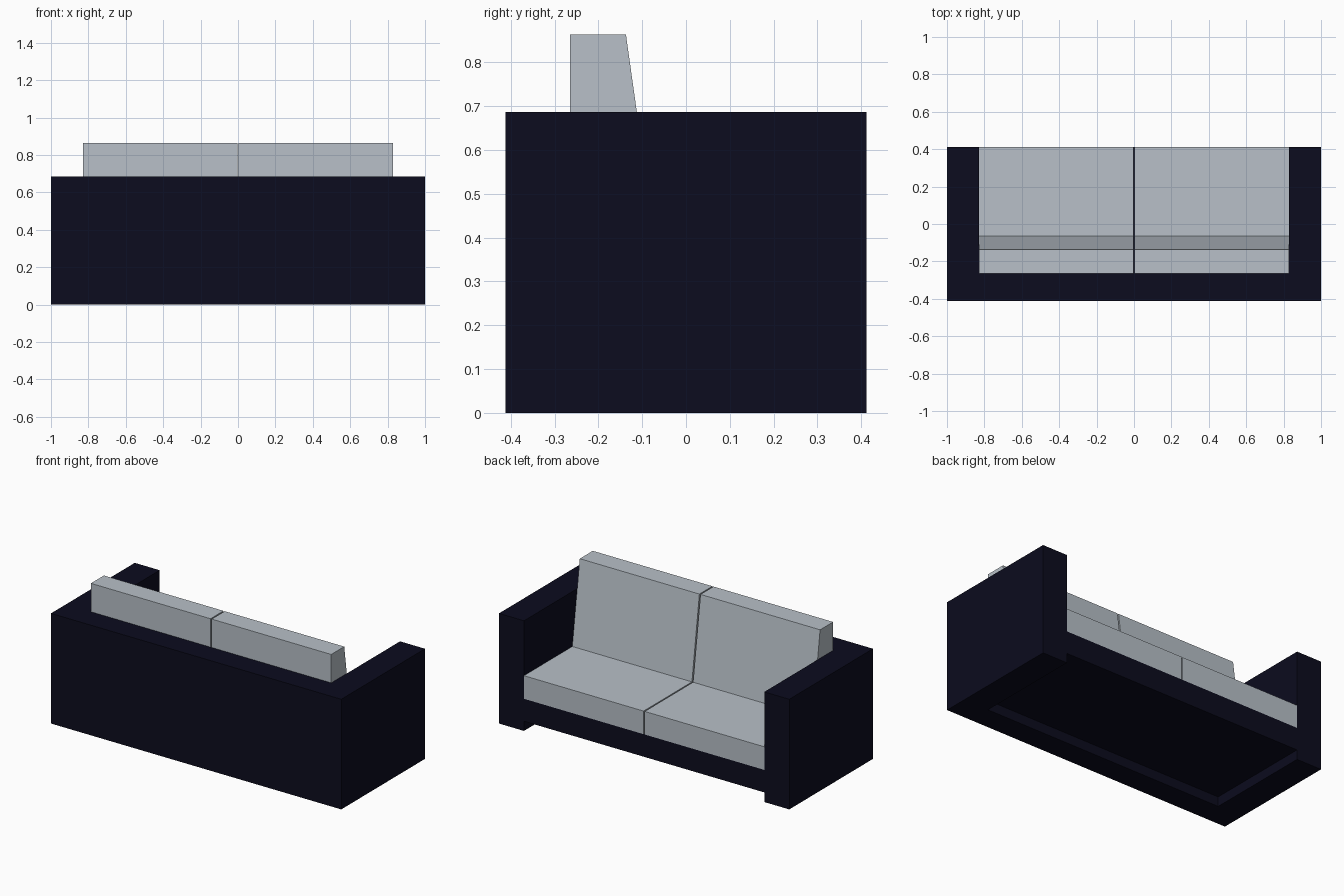
import bpy, bmesh

default = bpy.data.objects.get("Cube")
if default:
    bpy.data.objects.remove(default, do_unlink=True)


def make_material(name, rgb):
    mat = bpy.data.materials.new(name)
    mat.use_nodes = True
    color = (*rgb, 1.0)
    mat.diffuse_color = color
    mat.node_tree.nodes["Principled BSDF"].inputs["Base Color"].default_value = color
    return mat


navy = make_material("navy upholstery", (0.0035, 0.0035, 0.013))
grey = make_material("pale grey cushion", (0.48, 0.53, 0.58))


def extrude_profile(name, profile, x0, x1, mat):
    """Sweep a (y, z) side profile from x0 to x1."""
    bm = bmesh.new()
    face = bm.faces.new([bm.verts.new((x0, y, z)) for y, z in profile])
    swept = bmesh.ops.extrude_face_region(bm, geom=[face])["geom"]
    verts = [v for v in swept if isinstance(v, bmesh.types.BMVert)]
    bmesh.ops.translate(bm, verts=verts, vec=(x1 - x0, 0, 0))
    bmesh.ops.recalc_face_normals(bm, faces=bm.faces[:])
    mesh = bpy.data.meshes.new(name)
    bm.to_mesh(mesh)
    bm.free()
    mesh.materials.append(mat)
    obj = bpy.data.objects.new(name, mesh)
    bpy.context.collection.objects.link(obj)
    return obj


def rect(y0, y1, z0, z1):
    return [(y0, z0), (y1, z0), (y1, z1), (y0, z1)]


HALF_DEPTH = 0.412     # outer depth of the frame
ARM_INNER = 0.828      # inside face of each arm
BACK_INNER = -0.265    # inside face of the backrest
FRAME_TOP = 0.686
PAN_BOTTOM, PAN_TOP = 0.06, 0.20
SEAT_TOP, CUSHION_TOP = 0.344, 0.863
HALF_GAP = 0.004       # seam between the cushions

# Frame: backrest and raised seat base between the arms
extrude_profile("backrest_frame", rect(-HALF_DEPTH, BACK_INNER, 0, FRAME_TOP),
                -ARM_INNER, ARM_INNER, navy)
extrude_profile("seat_base", rect(BACK_INNER, HALF_DEPTH, PAN_BOTTOM, PAN_TOP),
                -ARM_INNER, ARM_INNER, navy)

# Back cushion side profile with a sloping front
back_profile = [(BACK_INNER, SEAT_TOP), (-0.064, SEAT_TOP),
                (-0.137, CUSHION_TOP), (BACK_INNER, CUSHION_TOP)]

# Arms and cushions on both sides
for side, s in (("left", 1), ("right", -1)):
    extrude_profile(side + "_arm", rect(-HALF_DEPTH, HALF_DEPTH, 0, FRAME_TOP),
                    s * ARM_INNER, s, navy)
    extrude_profile(side + "_seat_cushion",
                    rect(BACK_INNER, HALF_DEPTH, PAN_TOP, SEAT_TOP),
                    s * HALF_GAP, s * ARM_INNER, grey)
    extrude_profile(side + "_back_cushion", back_profile,
                    s * HALF_GAP, s * ARM_INNER, grey)
